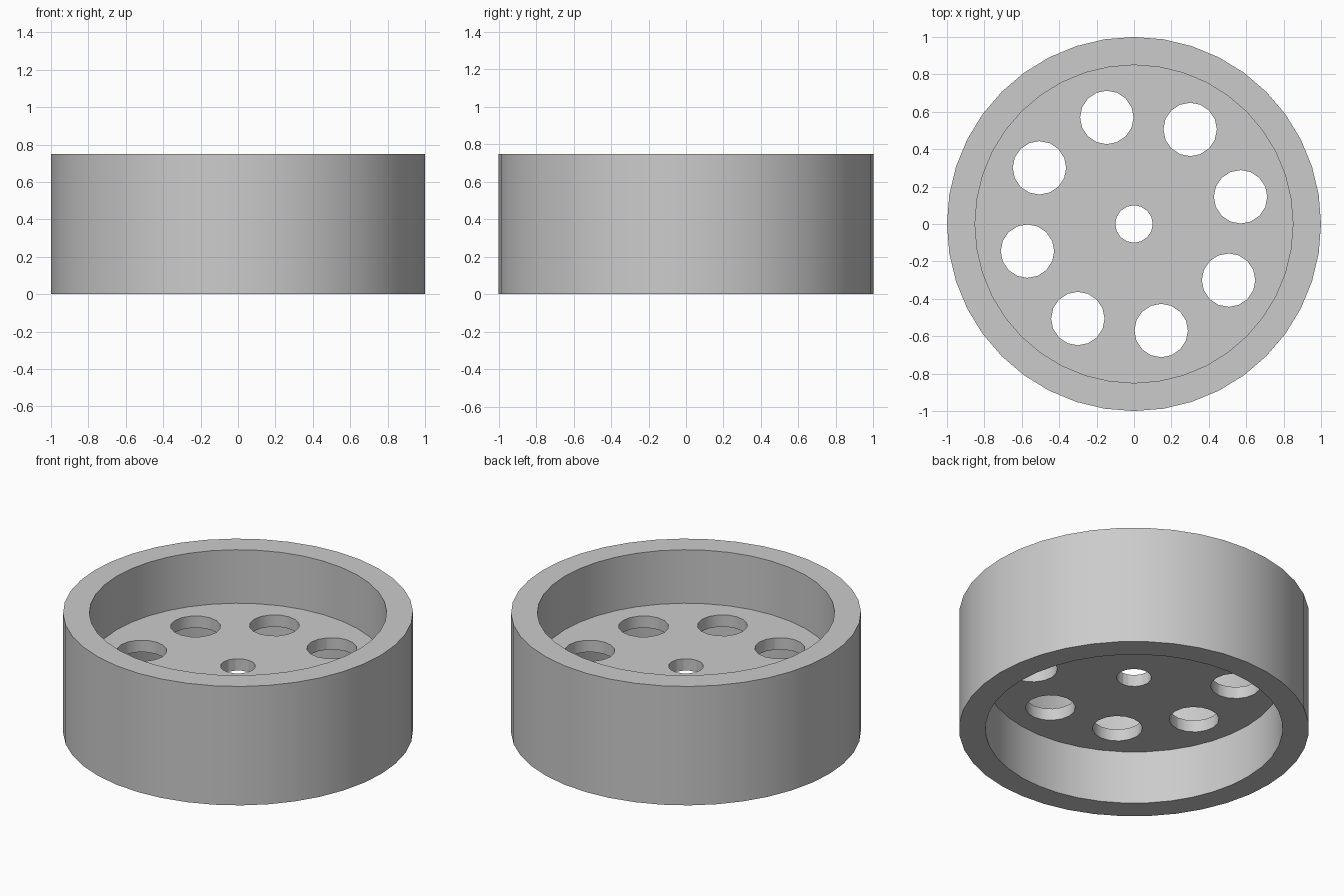
import bpy
import bmesh
from math import radians, cos, sin, pi
from mathutils import Vector

HEIGHT = 0.75
OUTER, INNER = 1.0, 0.85
WEB = 0.075               # web thickness, centred in the height
HOLES, HOLE_R, RING_R = 8, 0.143, 0.588

if "Cube" in bpy.data.objects:
    bpy.data.objects.remove(bpy.data.objects["Cube"], do_unlink=True)

grey = bpy.data.materials.new("light_grey")
grey.use_nodes = True
colour = (0.6, 0.6, 0.6, 1)
grey.diffuse_color = colour
grey.node_tree.nodes["Principled BSDF"].inputs["Base Color"].default_value = colour


def lathe(name, profile, steps):
    """Spin a radius/height profile around the z axis."""
    bm = bmesh.new()
    verts = [bm.verts.new((r, 0, z)) for r, z in profile]
    edges = [bm.edges.new(pair) for pair in zip(verts, verts[1:])]
    bmesh.ops.spin(bm, geom=verts + edges, cent=(0, 0, 0), axis=(0, 0, 1),
                   angle=2 * pi, steps=steps, use_merge=True)
    bmesh.ops.remove_doubles(bm, verts=bm.verts, dist=0.0001)
    bmesh.ops.recalc_face_normals(bm, faces=bm.faces)
    mesh = bpy.data.meshes.new(name)
    bm.to_mesh(mesh)
    bm.free()
    obj = bpy.data.objects.new(name, mesh)
    bpy.context.collection.objects.link(obj)
    return obj


def drill(obj, radius, centre):
    """Cut a round through hole along z."""
    bpy.ops.mesh.primitive_cylinder_add(vertices=16, radius=radius, depth=0.4,
                                        location=centre)
    cutter = bpy.context.object
    cutter.hide_render = True
    cut = obj.modifiers.new("hole", 'BOOLEAN')
    cut.operation, cut.solver, cut.object = 'DIFFERENCE', 'EXACT', cutter
    bpy.ops.object.select_all(action='DESELECT')
    bpy.context.view_layer.objects.active = obj
    obj.select_set(True)
    bpy.ops.object.modifier_apply(modifier=cut.name)
    bpy.data.objects.remove(cutter, do_unlink=True)


# Wheel body: thick rim joined by a recessed web
mid = HEIGHT / 2
top, bottom = mid + WEB / 2, mid - WEB / 2
wheel = lathe("wheel_body", [(0, top), (INNER, top), (INNER, HEIGHT),
                             (OUTER, HEIGHT), (OUTER, 0), (INNER, 0),
                             (INNER, bottom), (0, bottom)], 40)
wheel.data.materials.append(grey)

# Axle hole and ring of lightening holes
drill(wheel, 0.1, (0, 0, mid))
for i in range(HOLES):
    a = radians(14.3) + i * 2 * pi / HOLES
    drill(wheel, HOLE_R, Vector((RING_R * cos(a), RING_R * sin(a), mid)))

bpy.ops.object.shade_smooth_by_angle(angle=radians(30))
